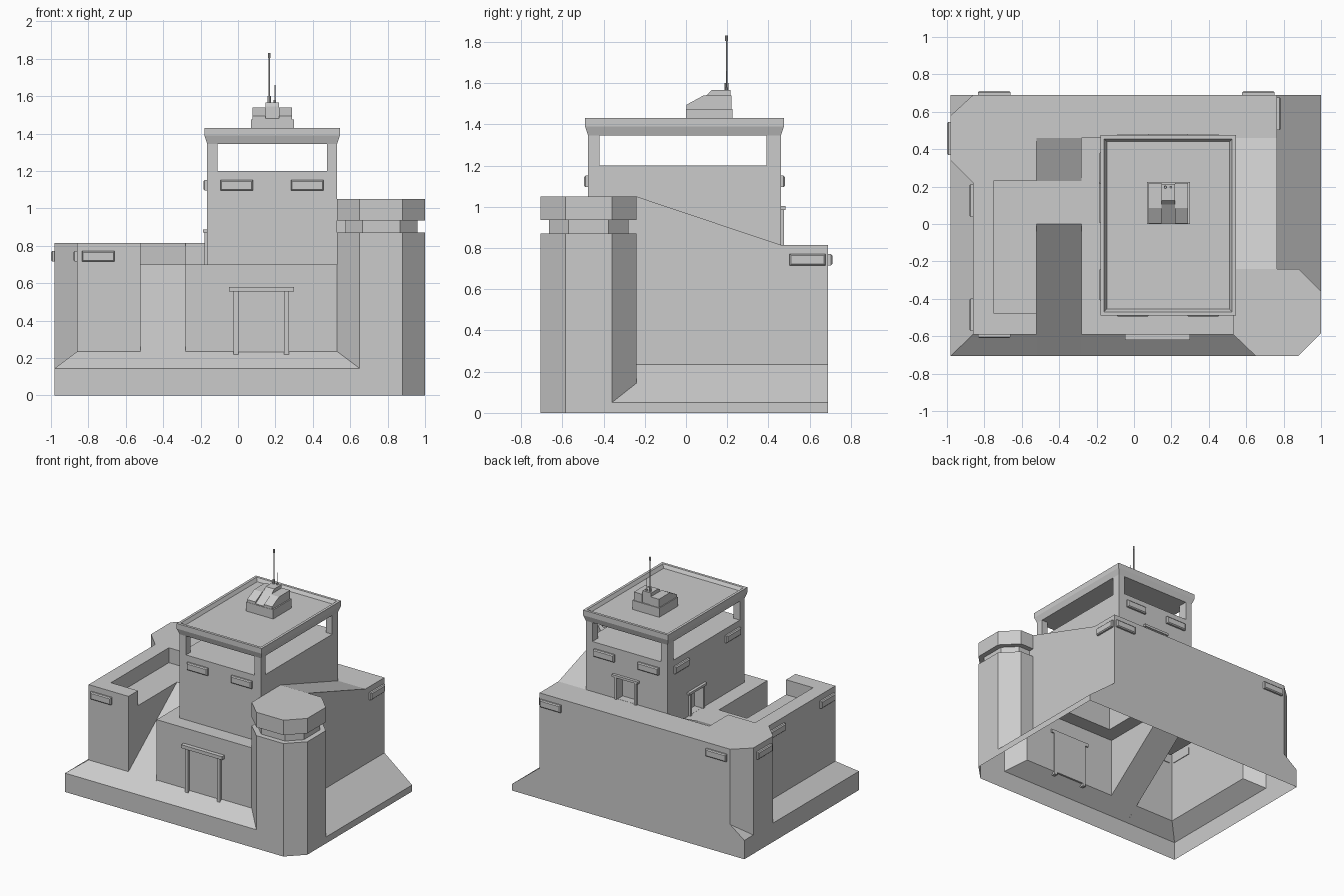
import bpy, bmesh, math
from mathutils import Matrix

if "Cube" in bpy.data.objects:
    bpy.data.objects.remove(bpy.data.objects["Cube"])


def finish(name, bm):
    bmesh.ops.recalc_face_normals(bm, faces=bm.faces)
    me = bpy.data.meshes.new(name)
    bm.to_mesh(me)
    bm.free()
    ob = bpy.data.objects.new(name, me)
    bpy.context.scene.collection.objects.link(ob)
    return ob


def loft(name, rings):
    """Closed skin through equal-length rings of 3D points."""
    bm = bmesh.new()
    vs = [[bm.verts.new(p) for p in r] for r in rings]
    n = len(vs[0])
    for a, b in zip(vs, vs[1:]):
        for i in range(n):
            j = (i + 1) % n
            bm.faces.new((a[i], a[j], b[j], b[i]))
    bm.faces.new(vs[0][::-1])
    bm.faces.new(vs[-1])
    return finish(name, bm)


def stack(name, levels):
    return loft(name, [[(x, y, z) for x, y in pts] for pts, z in levels])


def rect(x0, x1, y0, y1, g=0.0):
    return [(x0 - g, y0 - g), (x1 + g, y0 - g), (x1 + g, y1 + g), (x0 - g, y1 + g)]


def box(name, x0, x1, y0, y1, z0, z1):
    return stack(name, [(rect(x0, x1, y0, y1), z0), (rect(x0, x1, y0, y1), z1)])


def prism_x(name, prof, x0, x1):
    return loft(name, [[(x, y, z) for y, z in prof] for x in (x0, x1)])


def prism_y(name, prof, y0, y1):
    return loft(name, [[(x, y, z) for x, z in prof] for y in (y0, y1)])


def cylinder(name, x, y, z0, z1, r, n=8):
    ring = [(x + r * math.cos(2 * math.pi * i / n), y + r * math.sin(2 * math.pi * i / n))
            for i in range(n)]
    return stack(name, [(ring, z0), (ring, z1)])


def combine(base, parts, op):
    """Boolean parts into base, then drop the parts."""
    for p in parts:
        m = base.modifiers.new("join", 'BOOLEAN')
        m.operation, m.solver, m.object = op, 'EXACT', p
    dg = bpy.context.evaluated_depsgraph_get()
    me = bpy.data.meshes.new_from_object(base.evaluated_get(dg))
    base.modifiers.clear()
    base.data = me
    for p in parts:
        bpy.data.objects.remove(p)


KX0, KX1, KY0, KY1 = -0.165, 0.53, -0.475, 0.46   # keep footprint

# base plinth with battered front and left edges
b0, b1 = rect(-.98, .70, -.705, .69), rect(-.86, .70, -.59, .69)
hull = stack("fort_walls", [(b0, 0), (b0, .145), (b1, .235)])

# right skirt slope
skirt = prism_y("right_skirt", [(.6, 0), (1, 0), (1, .05), (.765, .235), (.6, .235)], -.40, .69)

# corner turret: shaft, neck and cap
oct_out = [(.65, -.705), (.88, -.705), (1, -.585), (1, -.36), (.88, -.24), (.53, -.24), (.53, -.59)]
oct_in = [(.665, -.665), (.865, -.665), (.96, -.57), (.96, -.375), (.865, -.28), (.575, -.28), (.575, -.58)]
turret = stack("turret", [(oct_out, 0), (oct_out, .87), (oct_in, .87), (oct_in, .935),
                          (oct_out, .935), (oct_out, 1.05)])

# right wall with descending top
right_wall = prism_x("right_wall", [(-.28, 0), (.69, 0), (.69, .815), (.46, .815),
                                    (-.24, 1.05), (-.28, 1.05)], .50, .765)

# back and left walls, bastion and parapet as one plan
plan = [(-.86, -.59), (-.52, -.59), (-.52, -.475), (-.75, -.475), (-.75, .23), (-.52, .23),
        (-.52, .46), (.6, .46), (.6, .69), (-.86, .69), (-.98, .58), (-.98, .34), (-.86, .22)]
rampart = stack("rampart", [(plan, 0), (plan, .815)])

# platforms, ramps and keep body
deck = box("left_deck", -.80, -.52, -.55, .30, 0, .70)
ramp = prism_x("ramp", [(-.705, 0), (-.705, .145), (0, .70), (.23, .70), (.46, .815),
                        (.50, .815), (.50, 0)], -.52, -.28)
gatehouse = box("gatehouse", -.28, .55, -.59, .50, 0, .70)
keep = box("keep", KX0, KX1, KY0, KY1, .60, 1.20)
combine(hull, [skirt, turret, right_wall, rampart, deck, ramp, gatehouse, keep], 'UNION')

# doorway niches in the keep
combine(hull, [box("back_niche", .11, .26, KY1 - .06, KY1 + .05, .816, .985),
               box("left_niche", KX0 - .05, KX0 + .06, .045, .185, .701, .87)], 'DIFFERENCE')

# open underside
bm = bmesh.new()
bm.from_mesh(hull.data)
under = [f for f in bm.faces if all(v.co.z < 1e-4 for v in f.verts)]
bmesh.ops.delete(bm, geom=under, context='FACES')
bm.to_mesh(hull.data)
bm.free()

# lookout posts
for i, (x0, x1) in enumerate(((KX0, -.11), (.475, KX1))):
    for j, (y0, y1) in enumerate(((KY0, -.42), (.39, KY1))):
        box(f"lookout_post_{i}{j}", x0, x1, y0, y1, 1.20, 1.35)

# flared roof with sunken top
K = (KX0, KX1, KY0, KY1)
stack("keep_roof", [(rect(*K), 1.345), (rect(*K, .015), 1.39), (rect(*K, .015), 1.43),
                    (rect(*K, -.005), 1.43), (rect(*K, -.02), 1.405)])

# rooftop machinery
box("roof_unit_base", .07, .30, 0, .225, 1.40, 1.475)
wing = [(.002, 1.45), (.002, 1.495), (.085, 1.54), (.22, 1.54), (.22, 1.45)]
for x in (.077, .22):
    prism_x("roof_unit_side", wing, x, x + .07)
prism_x("roof_unit_centre", [(.004, 1.45), (.004, 1.48), (.105, 1.545), (.125, 1.567),
                             (.215, 1.567), (.215, 1.45)], .147, .22)

# antennas
for z0, z1, r in ((1.56, 1.60, .009), (1.60, 1.81, .004), (1.805, 1.832, .007)):
    cylinder("tall_antenna", .168, .197, z0, z1, r)
for z0, z1, r in ((1.56, 1.58, .007), (1.58, 1.66, .003)):
    cylinder("short_antenna", .197, .197, z0, z1, r)


def place(ob, x, y, turn):
    ob.data.transform(Matrix.Translation((x, y, 0)) @ Matrix.Rotation(math.radians(turn), 4, 'Z'))


def lamp(x, y, z, turn):
    """Wall lamp: shallow box with bevelled front, facing -y before turning."""
    w, h = .0875, .028
    def ring(d, y):
        return [(-w + d, y, z - h + d), (w - d, y, z - h + d), (w - d, y, z + h - d), (-w + d, y, z + h - d)]
    place(loft("wall_lamp", [ring(0, .005), ring(0, -.013), ring(.007, -.02)]), x, y, turn)


def door_frame(x, y, z, turn, half, height, t, over):
    """Two jambs and a lintel."""
    for s in (-1, 1):
        c = s * (half + t / 2)
        place(box("door_jamb", c - t / 2, c + t / 2, -t * .8, .01, z, z + height), x, y, turn)
    place(box("door_lintel", -half - t - over, half + t + over, -t * 1.2, .01,
              z + height, z + height + t), x, y, turn)


# lamps: outer walls, then keep (turn: 0 front, 90 right, 180 back, -90 left)
for x, y, turn in ((-.747, -.59, 0), (-.86, -.485, -90), (-.86, .125, -90), (-.98, .457, -90),
                   (-.747, .69, 180), (.665, .69, 180), (.765, .59, 90)):
    lamp(x, y, .743, turn)
for x in (-.007, .37):
    lamp(x, KY0, 1.123, 0)
    lamp(x, KY1, 1.123, 180)
for y in (-.325, .298):
    lamp(KX0, y, 1.123, -90)

# door frames and front gate
door_frame(.125, -.59, .21, 0, .122, .345, .026, .026)
box("front_gate", .003, .247, -.594, -.58, .23, .555)
door_frame(.185, KY1, .81, 180, .075, .175, .018, .018)
door_frame(KX0, .115, .70, -90, .07, .17, .018, .018)
